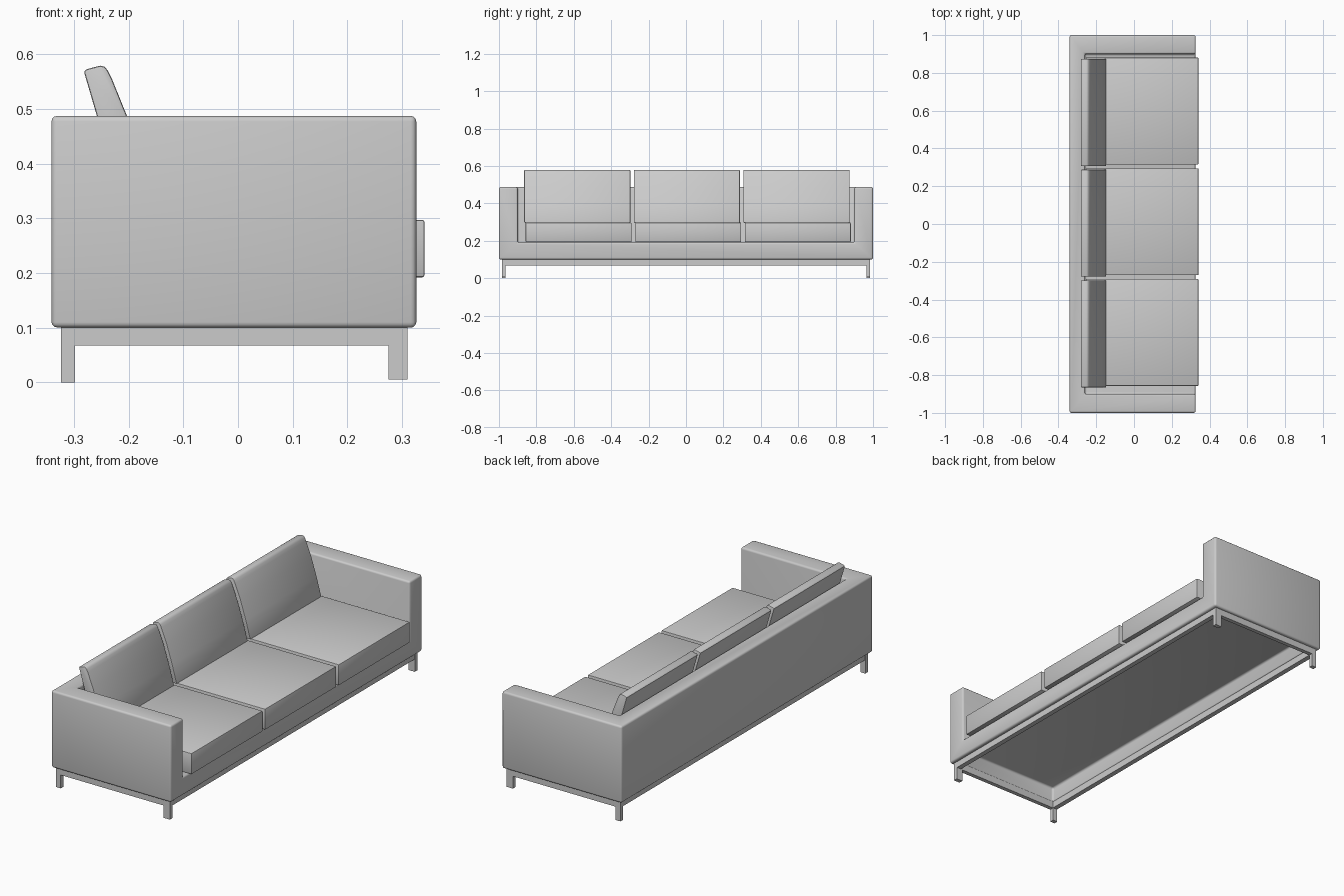
import bpy, bmesh, math
from mathutils import Vector

if "Cube" in bpy.data.objects:
    bpy.data.objects.remove(bpy.data.objects["Cube"])


def finish(ob, bevel=0.0, segments=3):
    """Round the edges with a bevel and shade smooth by angle."""
    bpy.ops.object.select_all(action='DESELECT')
    bpy.context.view_layer.objects.active = ob
    ob.select_set(True)
    if bevel:
        m = ob.modifiers.new("round", 'BEVEL')
        m.width = bevel
        m.segments = segments
        m.limit_method = 'ANGLE'
        m.angle_limit = math.radians(40)
    for m in list(ob.modifiers):
        bpy.ops.object.modifier_apply(modifier=m.name)
    bpy.ops.object.shade_smooth_by_angle(angle=math.radians(35))
    return ob


def box(name, lo, hi):
    lo, hi = Vector(lo), Vector(hi)
    bm = bmesh.new()
    bmesh.ops.create_cube(bm, size=1)
    for v in bm.verts:
        v.co = [(lo[i] + hi[i]) / 2 + v.co[i] * (hi[i] - lo[i]) for i in range(3)]
    return to_object(name, bm)


def to_object(name, bm):
    bmesh.ops.recalc_face_normals(bm, faces=bm.faces)
    me = bpy.data.meshes.new(name)
    bm.to_mesh(me)
    bm.free()
    ob = bpy.data.objects.new(name, me)
    bpy.context.collection.objects.link(ob)
    return ob


def extrude_profile(name, points, y0, y1):
    """Side profile (x, z) pulled along y."""
    bm = bmesh.new()
    face = bm.faces.new([bm.verts.new((x, y0, z)) for x, z in points])
    new = bmesh.ops.extrude_face_region(bm, geom=[face])["geom"]
    verts = [g for g in new if isinstance(g, bmesh.types.BMVert)]
    bmesh.ops.translate(bm, verts=verts, vec=(0, y1 - y0, 0))
    return to_object(name, bm)


# Upholstered body: outer block minus seat space and hollow underside
body = box("sofa_body", (-0.341, -1, 0.10), (0.326, 1, 0.487))
cutters = [box("seat_space_cutter", (-0.26, -0.90, 0.19), (0.6, 0.90, 0.7)),
           box("underside_cutter", (-0.298, -0.965, 0.0), (0.276, 0.965, 0.178))]
for c in cutters:
    c.hide_render = True
    m = body.modifiers.new("cut", 'BOOLEAN')
    m.operation = 'DIFFERENCE'
    m.solver = 'EXACT'
    m.object = c
finish(body, 0.010)
for c in cutters:
    bpy.data.objects.remove(c)

# Base rails and legs
for x0, x1, side in ((-0.323, -0.298, "back"), (0.284, 0.309, "front")):
    box(side + "_rail", (x0, -0.984, 0.068), (x1, 0.984, 0.102))
for s, side in ((-1, "left"), (1, "right")):
    y0, y1 = sorted((s * 0.964, s * 0.985))
    box(side + "_rail", (-0.324, y0, 0.067), (0.310, y1, 0.103))
    box(side + "_back_leg", (-0.324, y0, 0.0), (-0.298, y1, 0.07))
    box(side + "_front_leg", (0.275, y0, 0.005), (0.310, y1, 0.07))

# Seat cushions and leaning back cushions
back_profile = [(-0.202, 0.296), (-0.146, 0.296), (-0.172, 0.390), (-0.203, 0.487),
                (-0.231, 0.556), (-0.238, 0.570), (-0.244, 0.577), (-0.252, 0.579),
                (-0.275, 0.573), (-0.282, 0.569)]
for i in range(3):
    y = -0.857 + i * 0.586
    seat = box(f"seat_cushion_{i + 1}", (-0.255, y, 0.192), (0.341, y + 0.566, 0.297))
    finish(seat, 0.004, 2)
    y -= 0.008
    back = extrude_profile(f"back_cushion_{i + 1}", back_profile, y, y + 0.567)
    finish(back, 0.004, 2)
